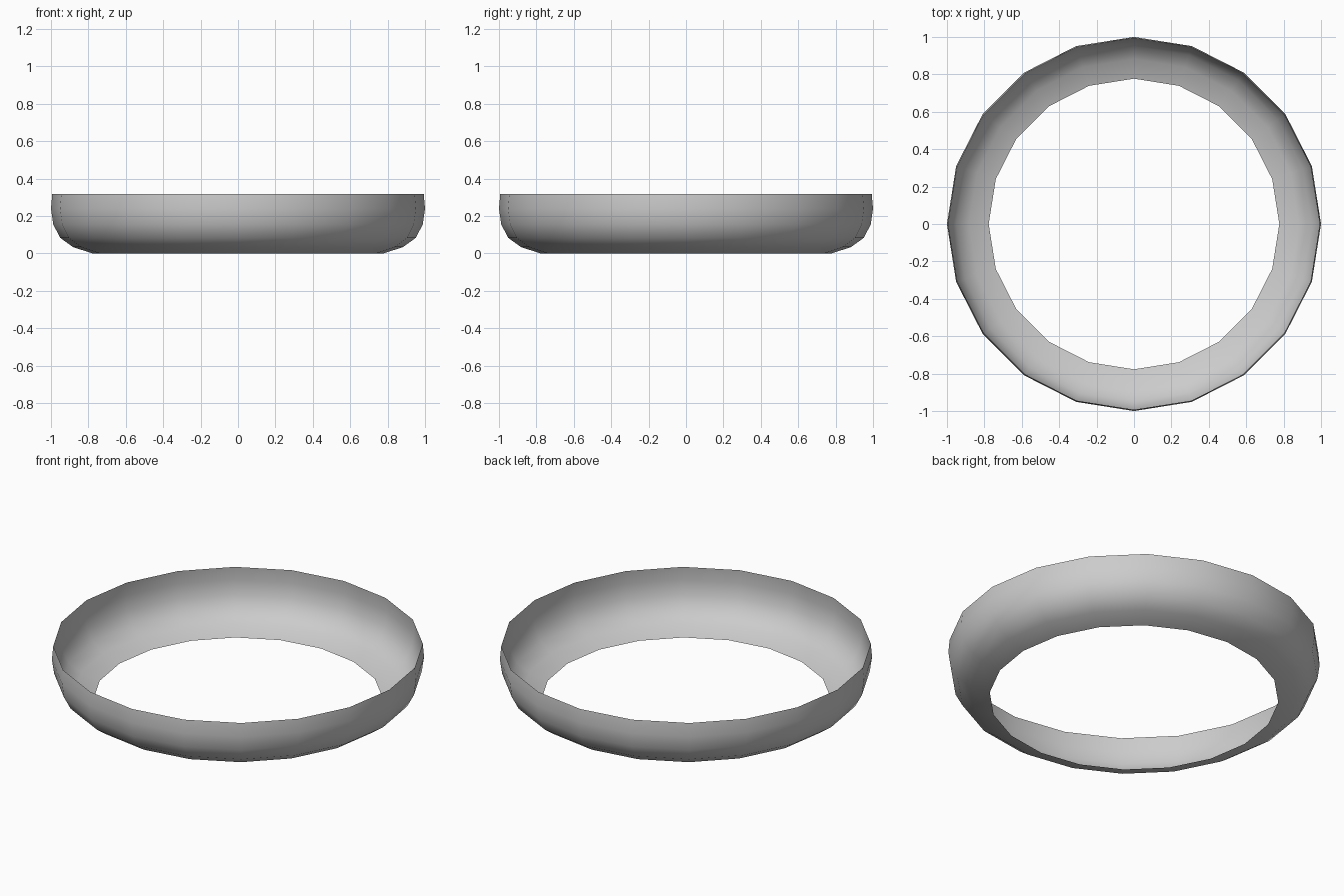
import bpy, bmesh
from math import cos, sin, tau

if "Cube" in bpy.data.objects:
    bpy.data.objects.remove(bpy.data.objects["Cube"])

SIDES = 20
# Radius and height of the open shell, from bottom hole to top rim
PROFILE = [(0.777, 0.0), (0.882, 0.034), (0.95, 0.083),
           (0.988, 0.155), (1.0, 0.24), (0.993, 0.318)]

# Revolve the profile into rings of quads
bm = bmesh.new()
rings = [[bm.verts.new((r * cos(tau * i / SIDES), r * sin(tau * i / SIDES), z))
          for i in range(SIDES)] for r, z in PROFILE]
for low, high in zip(rings, rings[1:]):
    for i in range(SIDES):
        j = (i + 1) % SIDES
        bm.faces.new((low[i], low[j], high[j], high[i])).smooth = True

mesh = bpy.data.meshes.new("ring_shell")
bm.to_mesh(mesh)
bm.free()
bpy.context.collection.objects.link(bpy.data.objects.new("ring_shell", mesh))
